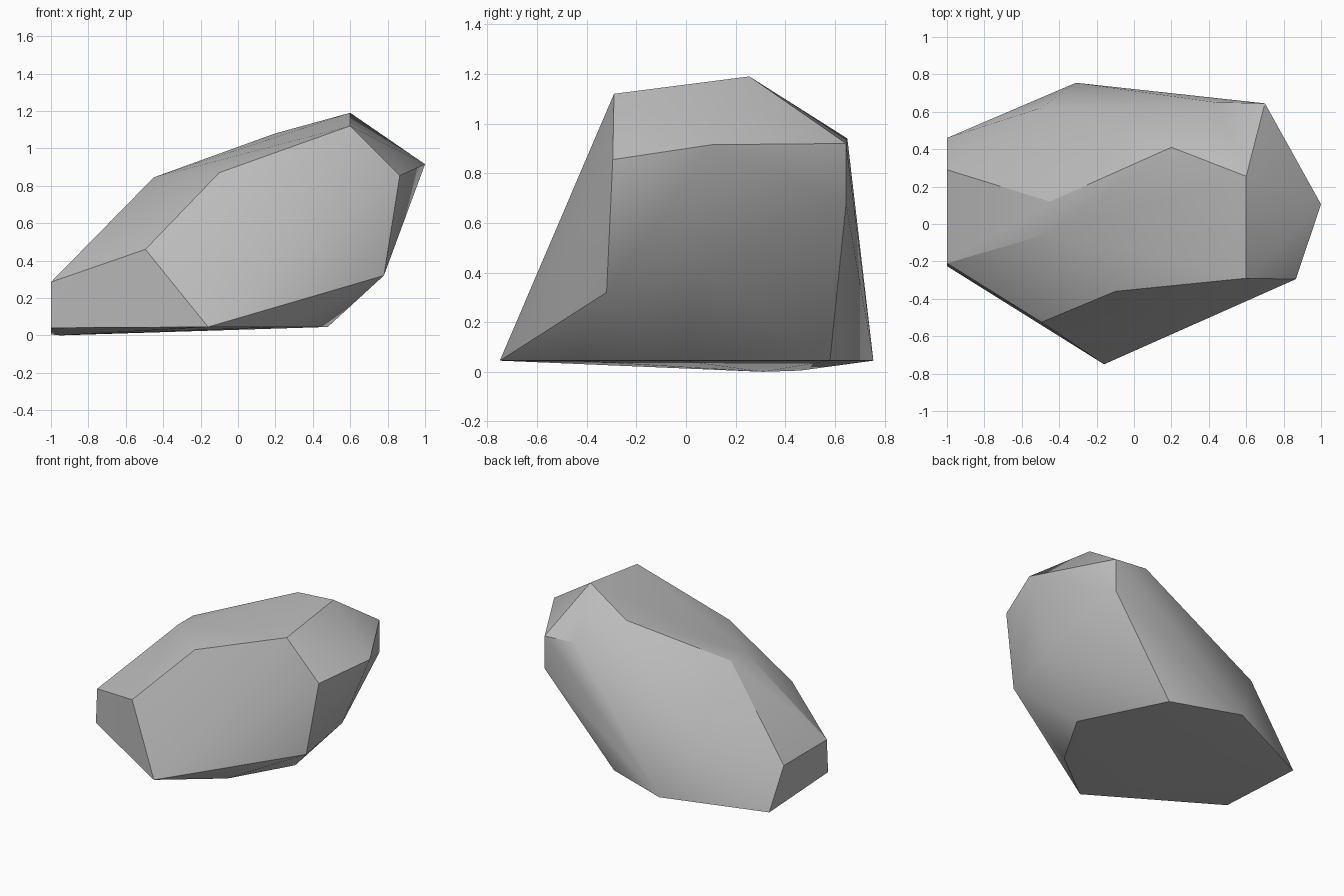
import bpy, bmesh, math

cube = bpy.data.objects.get("Cube")
if cube:
    bpy.data.objects.remove(cube, do_unlink=True)

# One stone grey
stone = bpy.data.materials.new("stone_grey")
stone.use_nodes = True
grey = (0.5, 0.5, 0.5, 1)
stone.diffuse_color = grey
bsdf = stone.node_tree.nodes["Principled BSDF"]
bsdf.inputs["Base Color"].default_value = grey
bsdf.inputs["Roughness"].default_value = 0.9

# Corners of the boulder, grouped by region
underside = [(-.16, -.75, .045), (.23, -.45, .045), (.48, -.02, .045), (.18, .58, .045),
             (-.31, .755, .045), (-.95, .31, 0)]
narrow_end = [(-1, -.225, .04), (-1, -.21, .285), (-1, .29, .285), (-1, .46, .005)]
wide_end = [(.78, -.32, .32), (.815, .05, .42), (.865, -.295, .855), (1, .105, .915),
            (.7, .645, .92), (.7, .645, .68)]
crest = [(.6, -.29, 1.12), (.6, .255, 1.19), (.2, .41, 1.08), (.44, .65, .94),
         (-.1, -.36, .87), (-.45, -.05, .845), (-.45, .12, .845)]
flanks = [(-.495, -.525, .46), (-.5, .62, .44)]

# Wrap the corners in a convex shell and merge the flat facets
bm = bmesh.new()
for co in underside + narrow_end + wide_end + crest + flanks:
    bm.verts.new(co)
bmesh.ops.convex_hull(bm, input=bm.verts[:])
bmesh.ops.delete(bm, geom=[v for v in bm.verts if not v.link_faces], context='VERTS')
bmesh.ops.dissolve_limit(bm, angle_limit=math.radians(1), verts=bm.verts[:], edges=bm.edges[:])
bmesh.ops.recalc_face_normals(bm, faces=bm.faces[:])
mesh = bpy.data.meshes.new("boulder")
bm.to_mesh(mesh)
bm.free()
mesh.materials.append(stone)
boulder = bpy.data.objects.new("boulder", mesh)
bpy.context.collection.objects.link(boulder)

# Soft shading on shallow facets, crisp ridges
bpy.ops.object.select_all(action='DESELECT')
boulder.select_set(True)
bpy.context.view_layer.objects.active = boulder
bpy.ops.object.shade_smooth_by_angle(angle=math.radians(30))
